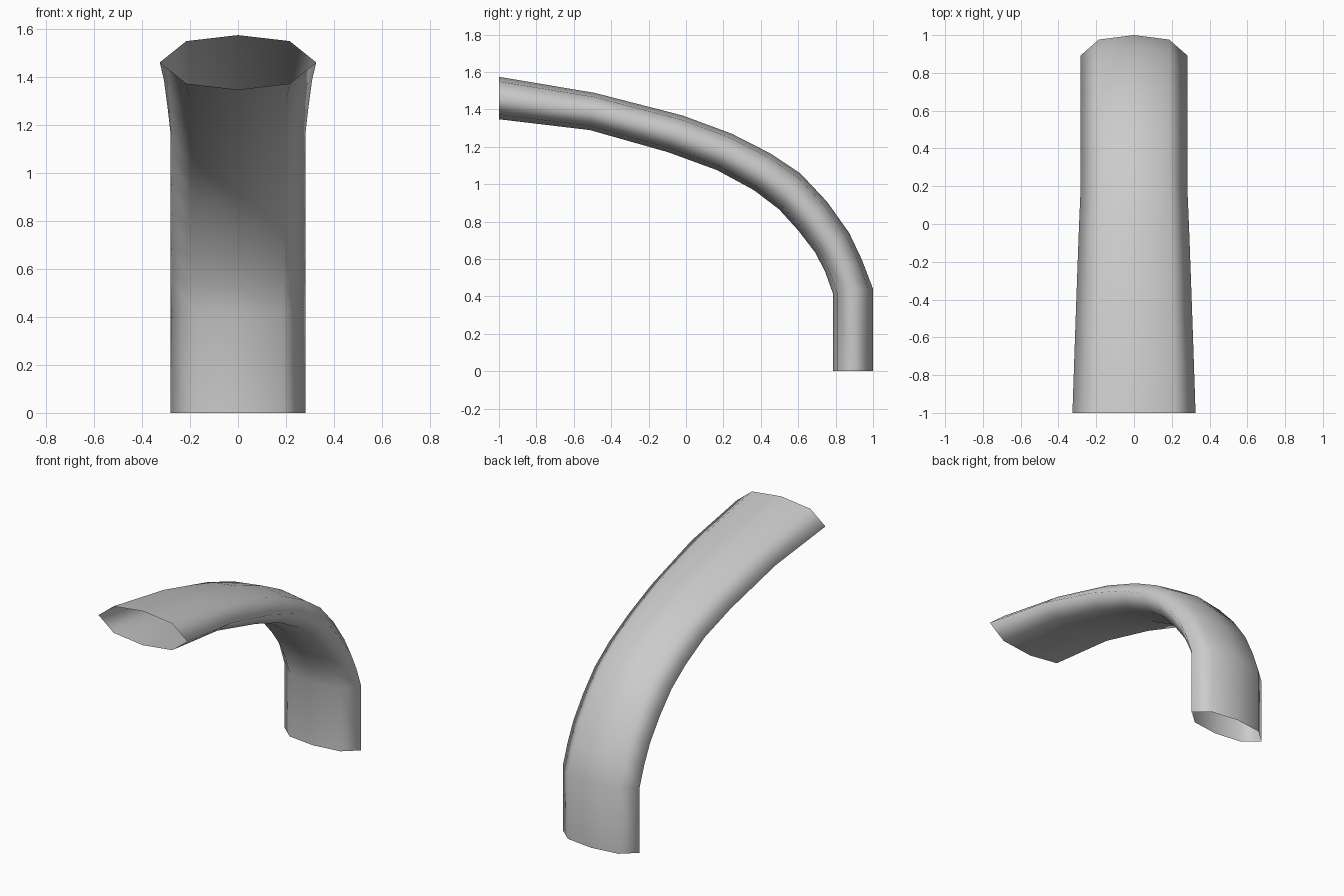
import bpy, bmesh

if "Cube" in bpy.data.objects:
    bpy.data.objects.remove(bpy.data.objects["Cube"])

# Bend profile in the y-z plane: outer line, inner line, half width at each ring
outer = [(1.0, 0), (1.0, 0.44), (0.94, 0.597), (0.872, 0.74), (0.754, 0.906), (0.613, 1.056),
         (0.45, 1.165), (0.244, 1.27), (-0.018, 1.367), (-0.488, 1.488), (-1.0, 1.574)]
inner = [(0.785, 0), (0.785, 0.417), (0.743, 0.534), (0.69, 0.636), (0.599, 0.754), (0.497, 0.866),
         (0.363, 0.968), (0.166, 1.075), (-0.096, 1.171), (-0.513, 1.289), (-1.0, 1.347)]
half_width = [0.282] * 8 + [0.293, 0.309, 0.326]

# Flattened eight-sided section: (fraction of half width, blend from outer to inner)
section = [(0, 0), (0.66, 0.11), (1, 0.5), (0.66, 0.89),
           (0, 1), (-0.66, 0.89), (-1, 0.5), (-0.66, 0.11)]

# Open-ended tube lofted through the rings
bm = bmesh.new()
rings = []
for (oy, oz), (iy, iz), w in zip(outer, inner, half_width):
    rings.append([bm.verts.new((u * w, oy + (iy - oy) * t, oz + (iz - oz) * t))
                  for u, t in section])
for a, b in zip(rings, rings[1:]):
    for i in range(8):
        j = (i + 1) % 8
        bm.faces.new((a[i], b[i], b[j], a[j])).smooth = True

# Make the faces point outward, judged from the first outer face
bm.normal_update()
bm.faces.ensure_lookup_table()
if bm.faces[0].normal.y < 0:
    bmesh.ops.reverse_faces(bm, faces=bm.faces[:])

mesh = bpy.data.meshes.new("curved_tube")
bm.to_mesh(mesh)
bm.free()
tube = bpy.data.objects.new("curved_tube", mesh)
bpy.context.collection.objects.link(tube)
